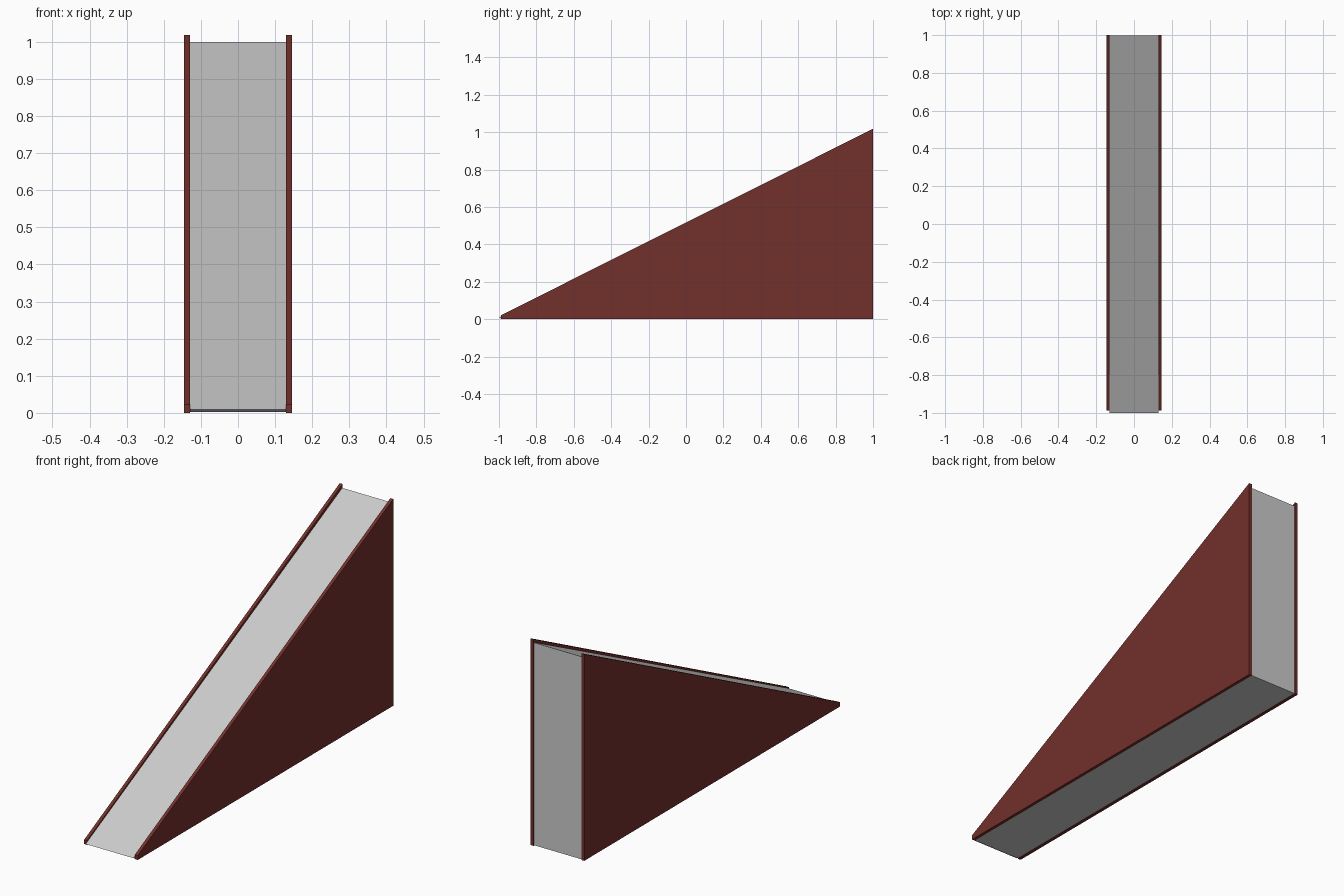
import bpy, bmesh

if "Cube" in bpy.data.objects:
    bpy.data.objects.remove(bpy.data.objects["Cube"])


def prism(name, profile, x0, x1, color=None):
    """Extrude a (y, z) side profile from x0 to x1."""
    bm = bmesh.new()
    face = bm.faces.new([bm.verts.new((x0, y, z)) for y, z in profile])
    ext = bmesh.ops.extrude_face_region(bm, geom=[face])
    verts = [g for g in ext["geom"] if isinstance(g, bmesh.types.BMVert)]
    bmesh.ops.translate(bm, verts=verts, vec=(x1 - x0, 0, 0))
    bmesh.ops.recalc_face_normals(bm, faces=bm.faces)
    mesh = bpy.data.meshes.new(name)
    bm.to_mesh(mesh)
    bm.free()
    obj = bpy.data.objects.new(name, mesh)
    bpy.context.collection.objects.link(obj)
    if color:
        mesh.materials.append(color)
    return obj


red = bpy.data.materials.new("dark_red")
red.diffuse_color = (0.17, 0.03, 0.025, 1)
red.use_nodes = True
red.node_tree.nodes["Principled BSDF"].inputs["Base Color"].default_value = red.diffuse_color

# Grey ramp wedge with a slightly undercut front tip
prism("ramp_core", [(-0.985, 0.002), (-1.0, 0.009), (0.997, 1.0), (0.997, 0.002)],
      -0.13, 0.13)

# Red side panels standing slightly proud of the ramp surface
panel = [(-0.988, 0.0), (-0.988, 0.022), (1.0, 1.018), (1.0, 0.0)]
for side, s in (("left", -1), ("right", 1)):
    prism(side + "_side_panel", panel, s * 0.13, s * 0.146, red)
